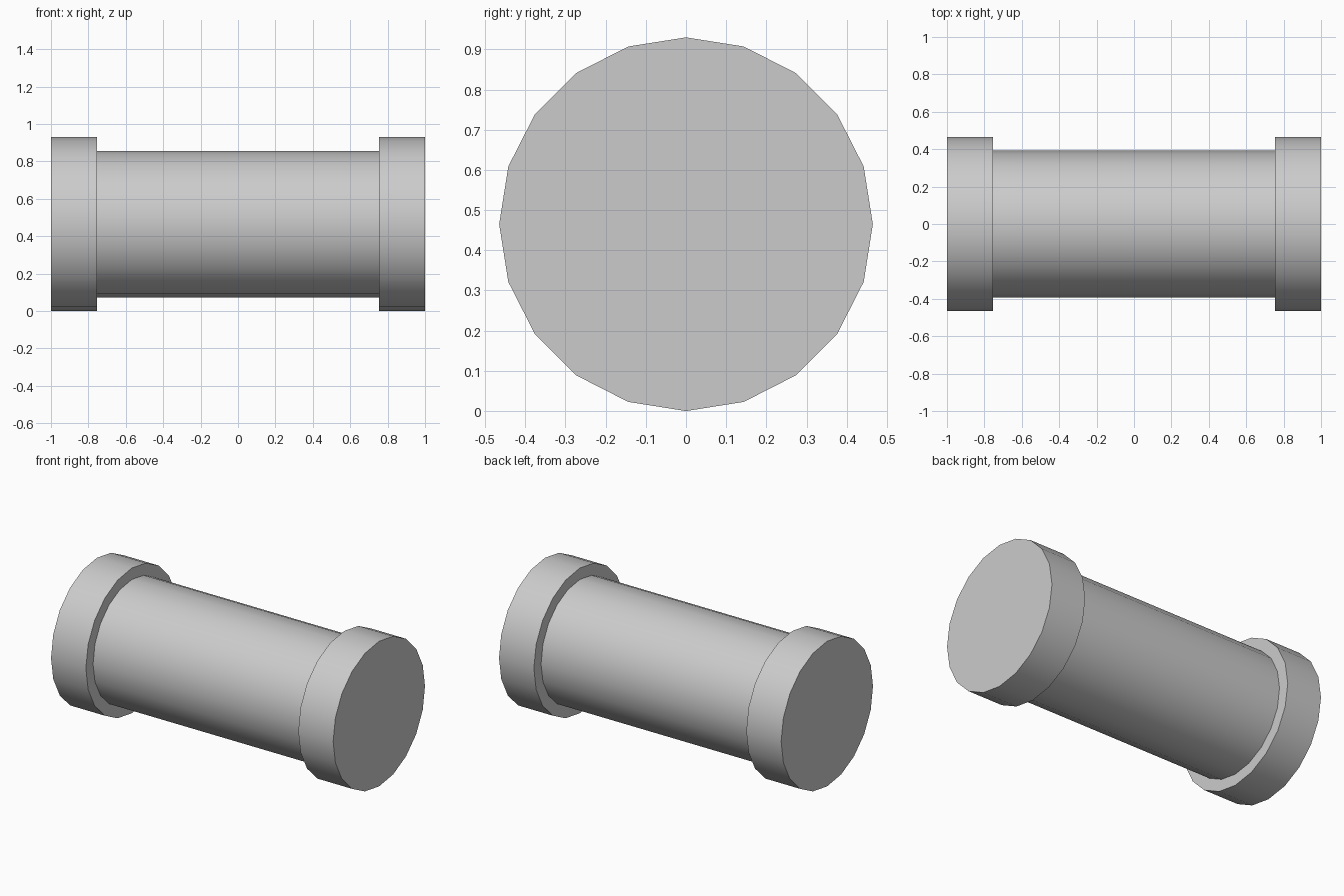
import bpy
from math import pi, radians

if "Cube" in bpy.data.objects:
    bpy.data.objects.remove(bpy.data.objects["Cube"])

R_CAP, R_BODY, X_CAP = 0.465, 0.392, 0.753
SIDES = 20


def cylinder(name, x0, x1, radius):
    # 20-sided drum lying along x, with a vertex at the very top
    bpy.ops.mesh.primitive_cylinder_add(
        vertices=SIDES, radius=radius, depth=x1 - x0,
        location=((x0 + x1) / 2, 0, R_CAP), rotation=(0, pi / 2, 0))
    ob = bpy.context.object
    ob.name = name
    bpy.ops.object.transform_apply(location=False, rotation=True, scale=True)
    bpy.ops.object.shade_smooth_by_angle(angle=radians(30))
    return ob


# Central barrel, ending flush inside the caps
cylinder("barrel", -X_CAP - 0.01, X_CAP + 0.01, R_BODY)

# Wider cap on each end
cylinder("left_cap", -1.0, -X_CAP, R_CAP)
cylinder("right_cap", X_CAP, 1.0, R_CAP)
